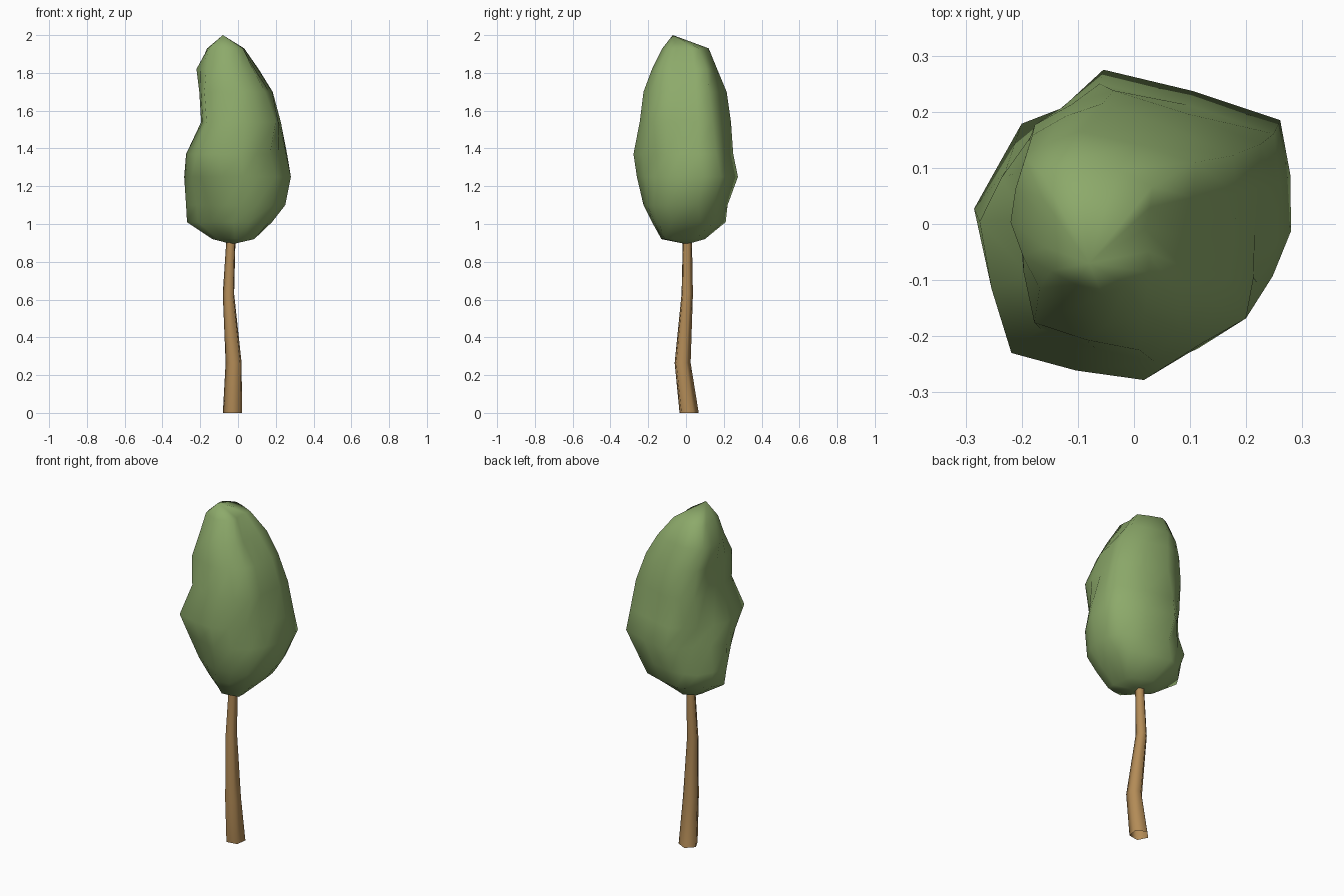
import bpy, bmesh, math
from mathutils import Vector

if "Cube" in bpy.data.objects:
    bpy.data.objects.remove(bpy.data.objects["Cube"])


def material(name, rgb):
    m = bpy.data.materials.new(name)
    m.diffuse_color = (*rgb, 1)
    m.use_nodes = True
    m.node_tree.nodes["Principled BSDF"].inputs["Base Color"].default_value = m.diffuse_color
    return m


def loft(name, rings, mat, bottom=None, top=None, angle=60):
    """Skin a stack of equal-count rings; ends with a tip point are closed, others stay open."""
    bm = bmesh.new()
    loops = [[bm.verts.new(p) for p in ring] for ring in rings]
    n = len(loops[0])
    for a, b in zip(loops, loops[1:]):
        for i in range(n):
            j = (i + 1) % n
            bm.faces.new((a[i], a[j], b[j], b[i]))
    for loop, tip in ((loops[0], bottom), (loops[-1], top)):
        if tip:
            t = bm.verts.new(tip)
            for i in range(n):
                bm.faces.new((loop[i], loop[(i + 1) % n], t))
    bmesh.ops.recalc_face_normals(bm, faces=bm.faces)
    me = bpy.data.meshes.new(name)
    bm.to_mesh(me)
    bm.free()
    me.materials.append(mat)
    ob = bpy.data.objects.new(name, me)
    bpy.context.collection.objects.link(ob)
    bpy.context.view_layer.objects.active = ob
    ob.select_set(True)
    bpy.ops.object.shade_smooth_by_angle(angle=math.radians(angle))
    ob.select_set(False)
    return ob


def polar(degrees):
    return Vector((math.cos(math.radians(degrees)), math.sin(math.radians(degrees))))


bark = material("bark brown", (0.45, 0.26, 0.095))
leaf = material("leaf green", (0.265, 0.40, 0.145))

# Trunk: crooked, tapering, five-sided tube (x, y, z, radius), open at the foot
path = [(-0.027, 0.014, 0, 0.054), (-0.021, -0.02, 0.265, 0.045),
        (-0.049, 0.005, 0.63, 0.032), (-0.037, 0.006, 0.9, 0.026), (-0.035, 0.006, 0.96, 0.025)]
trunk = [[(x + r * polar(72 * k - 45).x, y + r * polar(72 * k - 45).y, z)
          for k in range(5)] for x, y, z, r in path]
loft("trunk", trunk, bark, angle=80)

# Crown: height, then reach towards E, NE, N, NW, W, SW, S, SE
reach = [
    (0.92, .08, .08, .10, .13, .135, .10, .13, .14),
    (1.01, .18, .21, .21, .235, .27, .165, .18, .20),
    (1.10, .25, .25, .22, .268, .275, .21, .225, .25),
    (1.25, .28, .315, .275, .225, .285, .27, .26, .26),
    (1.37, .255, .29, .25, .24, .275, .317, .278, .24),
    (1.54, .215, .26, .238, .25, .195, .25, .245, .26),
    (1.70, .18, .21, .215, .24, .205, .25, .225, .20),
    (1.82, .09, .155, .165, .22, .22, .20, .18, .15),
    (1.93, .02, .07, .12, .175, .16, .165, .125, .08),
]
# Bearing of each corner of the crown's uneven outline
bearing = [-4, 34, 101, 136, 176, 226, 276, 319]


def crown_ring(z, *h):
    c = Vector(((h[0] - h[4]) / 2, (h[2] - h[6]) / 2))
    corner = []
    for k in range(8):
        n, d = polar(45 * k), polar(bearing[k])
        corner.append(d * (h[k] - c.dot(n)) / d.dot(n))
    pts = []
    for k in range(8):
        a, b = corner[k], corner[(k + 1) % 8]
        pts += [c + a, c + (a + b) * 0.515]  # corner, then slightly bulged midpoint
    return [(p.x, p.y, z) for p in pts]


loft("crown", [crown_ring(*row) for row in reach], leaf,
     bottom=(-0.03, 0.005, 0.893), top=(-0.08, -0.07, 2.0), angle=80)
